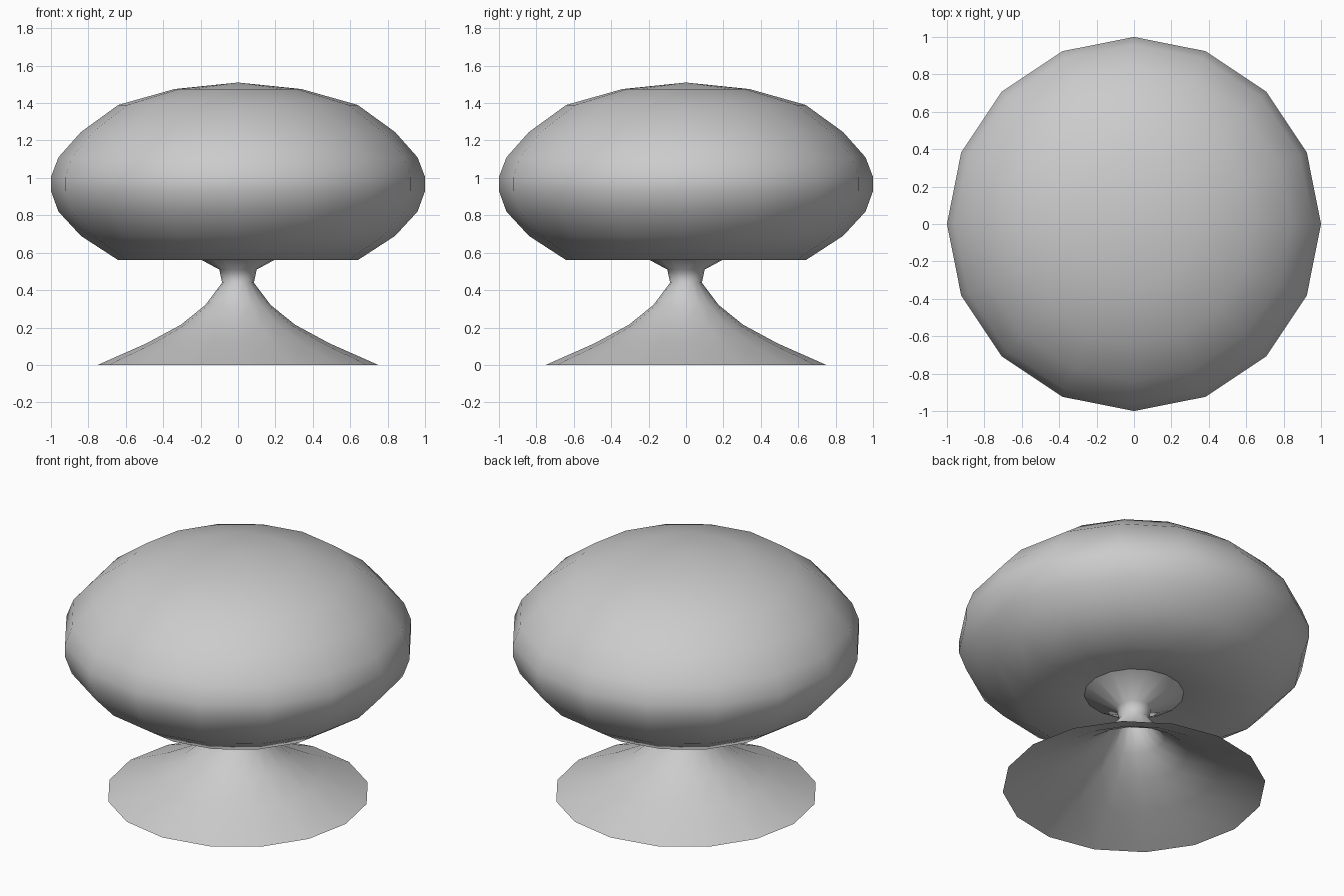
import bpy, bmesh, math

if "Cube" in bpy.data.objects:
    bpy.data.objects.remove(bpy.data.objects["Cube"])

SIDES = 16


def lathe(name, profile):
    """Revolve (radius, z) points around the z axis; radius 0 makes a pole."""
    bm = bmesh.new()
    rings = []
    for r, z in profile:
        if r == 0:
            rings.append([bm.verts.new((0, 0, z))] * SIDES)
        else:
            rings.append([bm.verts.new((r * math.cos(2 * math.pi * i / SIDES),
                                        r * math.sin(2 * math.pi * i / SIDES), z))
                          for i in range(SIDES)])
    for low, high in zip(rings, rings[1:]):
        for i in range(SIDES):
            j = (i + 1) % SIDES
            corners = [low[i], low[j], high[j], high[i]]
            bm.faces.new(list(dict.fromkeys(corners)))
    mesh = bpy.data.meshes.new(name)
    bm.to_mesh(mesh)
    bm.free()
    obj = bpy.data.objects.new(name, mesh)
    bpy.context.collection.objects.link(obj)
    bpy.ops.object.select_all(action='DESELECT')
    obj.select_set(True)
    bpy.context.view_layer.objects.active = obj
    bpy.ops.object.shade_smooth_by_angle(angle=math.radians(60))
    return obj


# flared pedestal, open underneath, with a narrow neck and funnel top
lathe("pedestal", [(0.75, 0), (0.49, 0.115), (0.305, 0.215), (0.175, 0.32),
                   (0.085, 0.44), (0.10, 0.51), (0.285, 0.61)])

# rounded cushion with a slightly hollow underside meeting the funnel
lathe("cushion", [(0.285, 0.61), (0.64, 0.56), (0.84, 0.69), (0.96, 0.82),
                  (1.0, 0.93), (1.0, 1.005), (0.96, 1.11), (0.84, 1.245),
                  (0.64, 1.39), (0.34, 1.475), (0, 1.51)])
